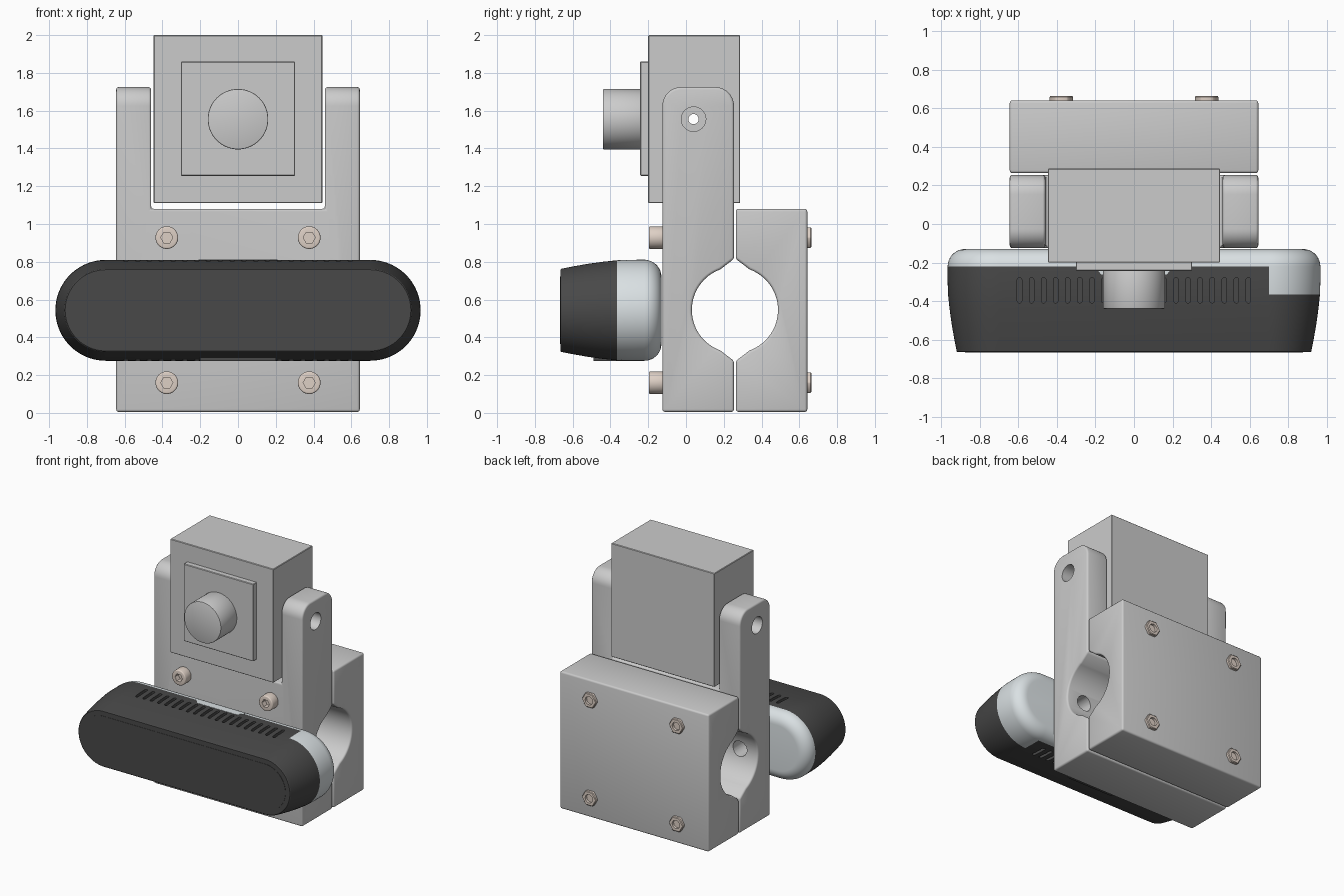
import bpy, bmesh
from math import cos, sin, pi, radians

if "Cube" in bpy.data.objects:
    bpy.data.objects.remove(bpy.data.objects["Cube"])


def material(name, rgb):
    m = bpy.data.materials.new(name)
    m.diffuse_color = (*rgb, 1)
    m.use_nodes = True
    m.node_tree.nodes["Principled BSDF"].inputs["Base Color"].default_value = m.diffuse_color
    return m


DARK = material("dark_plastic", (0.065, 0.065, 0.065))
LIGHT = material("light_shell", (0.70, 0.75, 0.77))
STEEL = material("warm_steel", (0.73, 0.63, 0.56))


def finish(bm, name, mats=()):
    bmesh.ops.recalc_face_normals(bm, faces=bm.faces)
    me = bpy.data.meshes.new(name)
    bm.to_mesh(me)
    bm.free()
    ob = bpy.data.objects.new(name, me)
    bpy.context.collection.objects.link(ob)
    for m in mats:
        me.materials.append(m)
    return ob


def prism(name, loops, axis, a, b, mats=()):
    """Extrude flat outlines along an axis, from a to b."""
    place = {'x': lambda u, v, t: (t, u, v),
             'y': lambda u, v, t: (u, t, v),
             'z': lambda u, v, t: (u, v, t)}[axis]
    bm = bmesh.new()
    for pts in loops:
        lo = [bm.verts.new(place(u, v, a)) for u, v in pts]
        hi = [bm.verts.new(place(u, v, b)) for u, v in pts]
        bm.faces.new(lo)
        bm.faces.new(hi)
        n = len(pts)
        for i in range(n):
            j = (i + 1) % n
            bm.faces.new((lo[i], lo[j], hi[j], hi[i]))
    return finish(bm, name, mats)


def arc(cu, cv, r, a0, a1, n):
    return [(cu + r * cos(radians(a0 + (a1 - a0) * i / n)),
             cv + r * sin(radians(a0 + (a1 - a0) * i / n))) for i in range(n + 1)]


def circle(cu, cv, r, n=40):
    return arc(cu, cv, r, 0, 360, n)[:-1]


def rect(u0, u1, v0, v1):
    return [(u0, v0), (u1, v0), (u1, v1), (u0, v1)]


def stadium(half, r, cv=0.543, n=36):
    return arc(half, cv, r, -90, 90, n) + arc(-half, cv, r, 90, 270, n)


def apply(ob, mod):
    bpy.context.view_layer.objects.active = ob
    bpy.ops.object.modifier_apply(modifier=mod.name)


def cut(ob, cutter):
    m = ob.modifiers.new("cut", 'BOOLEAN')
    m.operation, m.solver, m.object = 'DIFFERENCE', 'EXACT', cutter
    apply(ob, m)
    bpy.data.objects.remove(cutter)


def bevel(ob, w, seg=3):
    m = ob.modifiers.new("bevel", 'BEVEL')
    m.width, m.segments, m.limit_method, m.angle_limit = w, seg, 'ANGLE', radians(40)
    apply(ob, m)


# Front clamp half with two upright arms
Y0, Z0 = 0.259, 0.545
yoke = prism("yoke_clamp", [
    [(0.254, 0.005), (0.254, Z0 - 0.27)] + arc(Y0, Z0, 0.228, 250, 110, 32)
    + [(0.254, Z0 + 0.27)] + arc(0.154, 1.625, 0.1, 0, 90, 10)
    + arc(-0.025, 1.625, 0.1, 90, 180, 10) + [(-0.125, 0.005)]], 'x', -0.645, 0.645)
cut(yoke, prism("notch", [rect(-0.46, 0.46, 1.08, 1.9)], 'y', -0.5, 0.6))
bevel(yoke, 0.014)
cut(yoke, prism("pivot_holes", [circle(0.04, 1.555, 0.065)], 'x', -1, 1))
cut(yoke, prism("mount_holes", [circle(s * 0.49, Z0, 0.06) for s in (-1, 1)], 'y', -0.3, 0.2))

# Rear clamp half
back = prism("rear_clamp", [
    [(0.264, 0.005), (0.642, 0.005), (0.642, 1.08), (0.264, 1.08), (0.264, Z0 + 0.27)]
    + arc(Y0, Z0, 0.228, 70, -70, 32) + [(0.264, Z0 - 0.27)]], 'x', -0.645, 0.645)
bevel(back, 0.014)

# Tilting box camera with lens plate and lens barrel
box = prism("camera_box", [rect(-0.447, 0.447, 1.11, 2.0)], 'y', -0.2, 0.287)
bevel(box, 0.004, 1)
cut(box, prism("pivot_bore", [circle(0.04, 1.555, 0.027, 24)], 'x', -1, 1))
plate = prism("lens_plate", [rect(-0.302, 0.302, 1.255, 1.86)], 'y', -0.243, -0.19)
bevel(plate, 0.004, 1)
lens = prism("lens_barrel", [circle(0, 1.555, 0.16, 64)], 'y', -0.44, -0.23)
bevel(lens, 0.006, 2)

# Clamp screws with hex sockets, and nuts behind
for x in (-0.377, 0.377):
    for z in (0.928, 0.16):
        head = prism("screw_head", [circle(x, z, 0.06)], 'y', -0.197, -0.12, [STEEL])
        bevel(head, 0.008)
        cut(head, prism("socket", [circle(x, z, 0.032, 6)], 'y', -0.3, -0.155))
        nut = prism("hex_nut", [circle(x, z, 0.063, 6)], 'y', 0.635, 0.664, [STEEL])
        bevel(nut, 0.005, 1)
        cut(nut, prism("thread", [circle(x, z, 0.032, 24)], 'y', 0.645, 0.8))

# Wide sensor bar: stacked outlines from rounded back to tapered front
R = 0.09
sections = [(-0.13 - R * (1 - cos(radians(t))), R * (1 - sin(radians(t))))
            for t in range(0, 91, 10)]
sections += [(-0.30, 0), (-0.365, 0.002), (-0.44, 0.01), (-0.52, 0.021),
             (-0.60, 0.035), (-0.66, 0.047), (-0.665, 0.052)]
bm = bmesh.new()
rings = [[bm.verts.new((u, y, v)) for u, v in stadium(0.7, 0.267 - d)] for y, d in sections]
for p, q in zip(rings, rings[1:]):
    for i in range(len(p)):
        j = (i + 1) % len(p)
        bm.faces.new((p[i], p[j], q[j], q[i]))
bm.faces.new(rings[0])
bm.faces.new(rings[-1])
for f in bm.faces:
    c = f.calc_center_median()
    f.material_index = 1 if c.y > -0.22 or (c.x > 0.71 and c.y > -0.365) else 0
bar = finish(bm, "sensor_bar", [DARK, LIGHT])

# Vent slots on top and underside
slots = []
for i in range(20):
    x = -0.594 + i * 0.0625
    slots.append(arc(x, -0.29, 0.012, 0, 180, 6) + arc(x, -0.398, 0.012, 180, 360, 6))
cut(bar, prism("top_vents", slots, 'z', 0.78, 0.9, [DARK]))
cut(bar, prism("bottom_vents", slots, 'z', 0.2, 0.306, [DARK]))

# Window, top tab and foot of the sensor bar
prism("front_window", [stadium(0.7, 0.178)], 'y', -0.667, -0.65, [DARK])
prism("top_tab", [[(-0.21, -0.215), (-0.17, -0.262), (0.17, -0.262), (0.21, -0.215)]],
      'z', 0.80, 0.812, [LIGHT])
prism("foot_pad", [rect(-0.2, 0.2, -0.49, -0.25)], 'z', 0.274, 0.3, [DARK])

# Smooth shading with crisp edges
bpy.ops.object.select_all(action='SELECT')
bpy.context.view_layer.objects.active = bar
bpy.ops.object.shade_smooth_by_angle(angle=radians(32))
